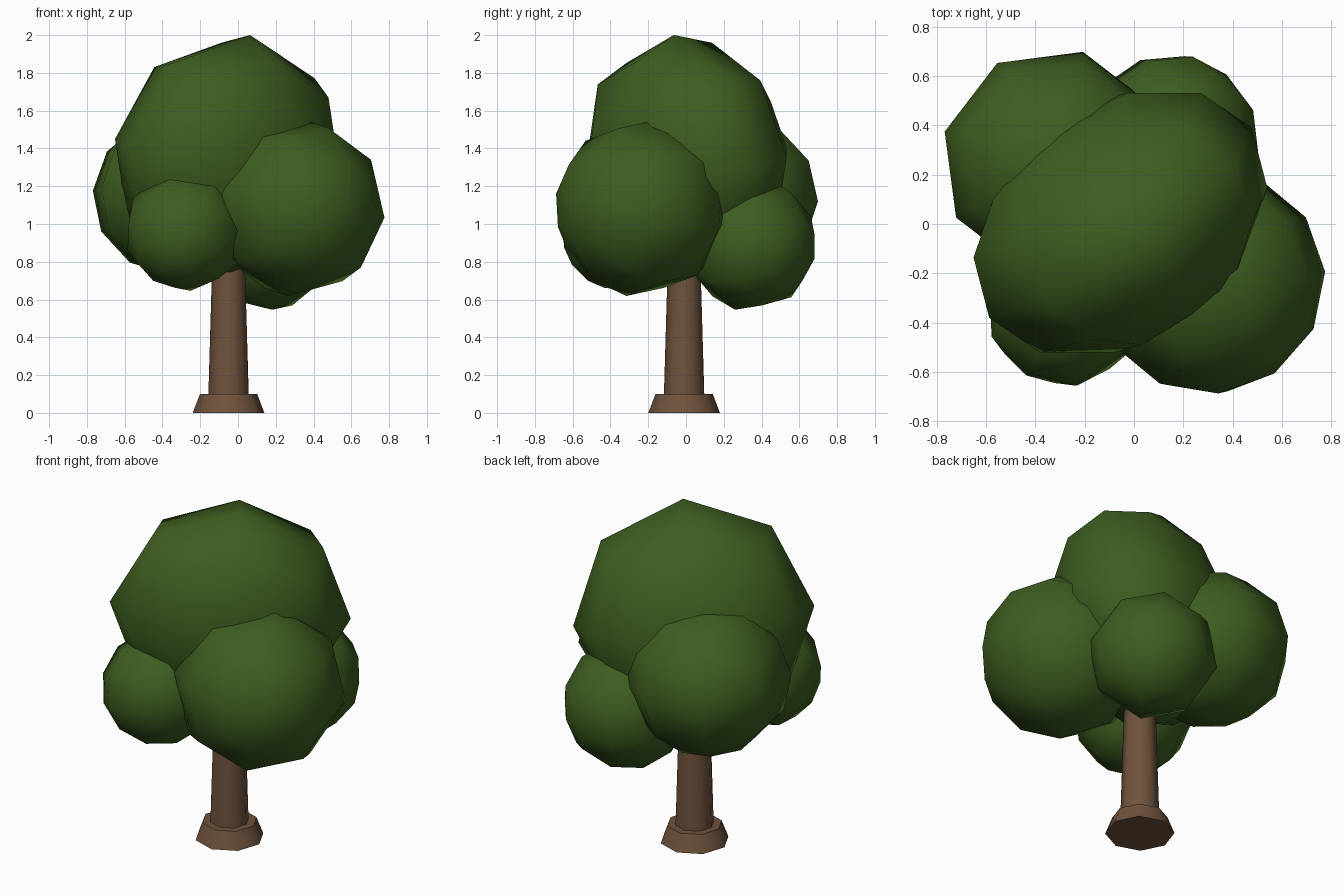
import bpy
from math import radians
from mathutils import Matrix

cube = bpy.data.objects.get("Cube")
if cube:
    bpy.data.objects.remove(cube, do_unlink=True)


def make_material(name, color):
    mat = bpy.data.materials.new(name)
    mat.use_nodes = True
    mat.diffuse_color = (*color, 1)
    mat.node_tree.nodes["Principled BSDF"].inputs["Base Color"].default_value = (*color, 1)
    return mat


leaf = make_material("leaf green", (0.047, 0.111, 0.014))
bark = make_material("bark brown", (0.157, 0.085, 0.045))


def finish(name, mat):
    obj = bpy.context.object
    obj.name = name
    obj.data.materials.append(mat)
    bpy.ops.object.shade_smooth_by_angle(angle=radians(50))


def bark_section(name, bottom_radius, top_radius, bottom, top):
    """Tapered eight-sided piece of the trunk."""
    bpy.ops.mesh.primitive_cone_add(
        vertices=8, radius1=bottom_radius, radius2=top_radius, depth=top - bottom,
        location=(-0.05, -0.01, (bottom + top) / 2), rotation=(0, 0, radians(4)))
    finish(name, bark)


def leaf_clump(name, center, radius, pole_radius, azimuth, elevation, spin):
    """Low-poly ball of leaves whose pole points along azimuth and elevation."""
    bpy.ops.mesh.primitive_uv_sphere_add(segments=8, ring_count=6, radius=1)
    turn = (Matrix.Rotation(radians(azimuth), 4, 'Z')
            @ Matrix.Rotation(radians(90 - elevation), 4, 'Y')
            @ Matrix.Rotation(radians(spin), 4, 'Z'))
    bpy.context.object.matrix_world = (
        Matrix.Translation(center) @ turn
        @ Matrix.Diagonal((radius, radius, pole_radius, 1)))
    finish(name, leaf)


# Trunk with a flared foot
bark_section("trunk_foot", 0.19, 0.152, 0, 0.1)
bark_section("trunk", 0.107, 0.075, 0.1, 1.2)

# Crown: one large flattened clump over four lower ones
leaf_clump("crown_top", (-0.055, 0.005, 1.355), 0.66, 0.48, 125, 11, 5)
leaf_clump("crown_front_left", (0.31, -0.235, 1.085), 0.475, 0.455, -55, 5, -10)
leaf_clump("crown_front_right", (-0.28, -0.34, 0.965), 0.325, 0.32, 60, 40, 0)
leaf_clump("crown_back_right", (-0.325, 0.255, 1.15), 0.46, 0.425, 35, 85, -5)
leaf_clump("crown_back_left", (0.155, 0.345, 0.895), 0.36, 0.345, 50, -8, -12)
